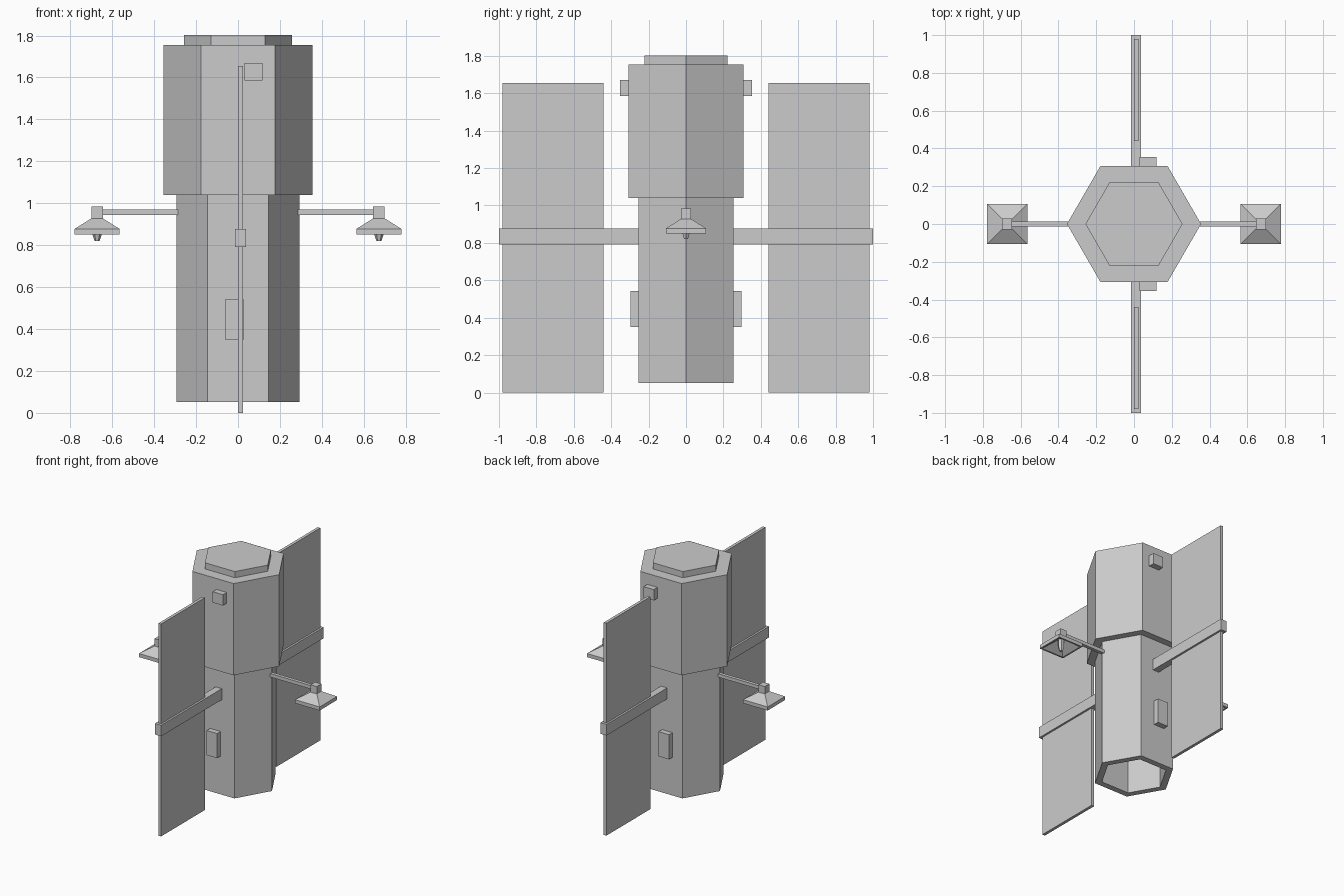
import bpy, bmesh
from math import cos, sin, tau

cube = bpy.data.objects.get("Cube")
if cube:
    bpy.data.objects.remove(cube)

metal = bpy.data.materials.new("light_grey_metal")
metal.use_nodes = True
GREY = (0.6, 0.6, 0.6, 1)
metal.diffuse_color = GREY
metal.node_tree.nodes["Principled BSDF"].inputs["Base Color"].default_value = GREY


def finish(name, bm):
    bmesh.ops.recalc_face_normals(bm, faces=bm.faces)
    mesh = bpy.data.meshes.new(name)
    bm.to_mesh(mesh)
    bm.free()
    mesh.materials.append(metal)
    obj = bpy.data.objects.new(name, mesh)
    bpy.context.collection.objects.link(obj)
    return obj


def loft(name, profile, sides, center=(0, 0), turn=0.0):
    """Stack regular polygons (radius, z) into a closed flat-sided solid."""
    bm = bmesh.new()
    rings = []
    for r, z in profile:
        angles = [turn + tau * i / sides for i in range(sides)]
        rings.append([bm.verts.new((center[0] + r * cos(a), center[1] + r * sin(a), z))
                      for a in angles])
    for low, high in zip(rings, rings[1:]):
        for i in range(sides):
            j = (i + 1) % sides
            bm.faces.new((low[i], low[j], high[j], high[i]))
    bm.faces.new(rings[0])
    bm.faces.new(rings[-1])
    return finish(name, bm)


def box(name, x, y, z):
    bm = bmesh.new()
    bmesh.ops.create_cube(bm, size=1)
    for v in bm.verts:
        v.co = [(lo + hi) / 2 + c * (hi - lo) for c, (lo, hi) in zip(v.co, (x, y, z))]
    return finish(name, bm)


# Hexagonal hull: hollow lower tube, wider upper body and a lid
loft("lower_tube", [(0.24, 1.0), (0.24, 0.052), (0.293, 0.052), (0.293, 1.04)], 6)
loft("upper_body", [(0.355, 1.04), (0.355, 1.755)], 6)
loft("top_lid", [(0.257, 1.755), (0.257, 1.803)], 6)

# Front and back: solar panels, their arms and equipment boxes
for side, s in (("front", -1), ("back", 1)):
    def span(a, b):
        return tuple(sorted((s * a, s * b)))
    box(side + "_solar_panel", (0, 0.023), span(0.44, 0.98), (0, 1.655))
    box(side + "_panel_arm", (-0.015, 0.038), span(0.25, 1), (0.792, 0.878))
    box(side + "_upper_box", (0.03, 0.118), span(0.3, 0.354), (1.585, 1.67))
    box(side + "_lower_box", (-0.062, 0.028), span(0.25, 0.297), (0.35, 0.542))

# Left and right: square dishes on thin booms
D = 2 ** 0.5  # half width to corner radius
for side, s in (("right", -1), ("left", 1)):
    x = s * 0.672
    box(side + "_dish_boom", tuple(sorted((s * 0.28, s * 0.65))),
        (-0.012, 0.014), (0.943, 0.97))
    box(side + "_dish_mount", (x - 0.027, x + 0.027), (-0.028, 0.028), (0.92, 0.985))
    loft(side + "_dish", [(0.02 * D, 0.91), (0.095 * D, 0.85), (0.107 * D, 0.85),
                          (0.107 * D, 0.878), (0.027 * D, 0.928)], 4, (x, 0), tau / 8)
    loft(side + "_dish_feed", [(0.012, 0.82), (0.022, 0.85), (0.022, 0.912)], 6, (x, 0))
